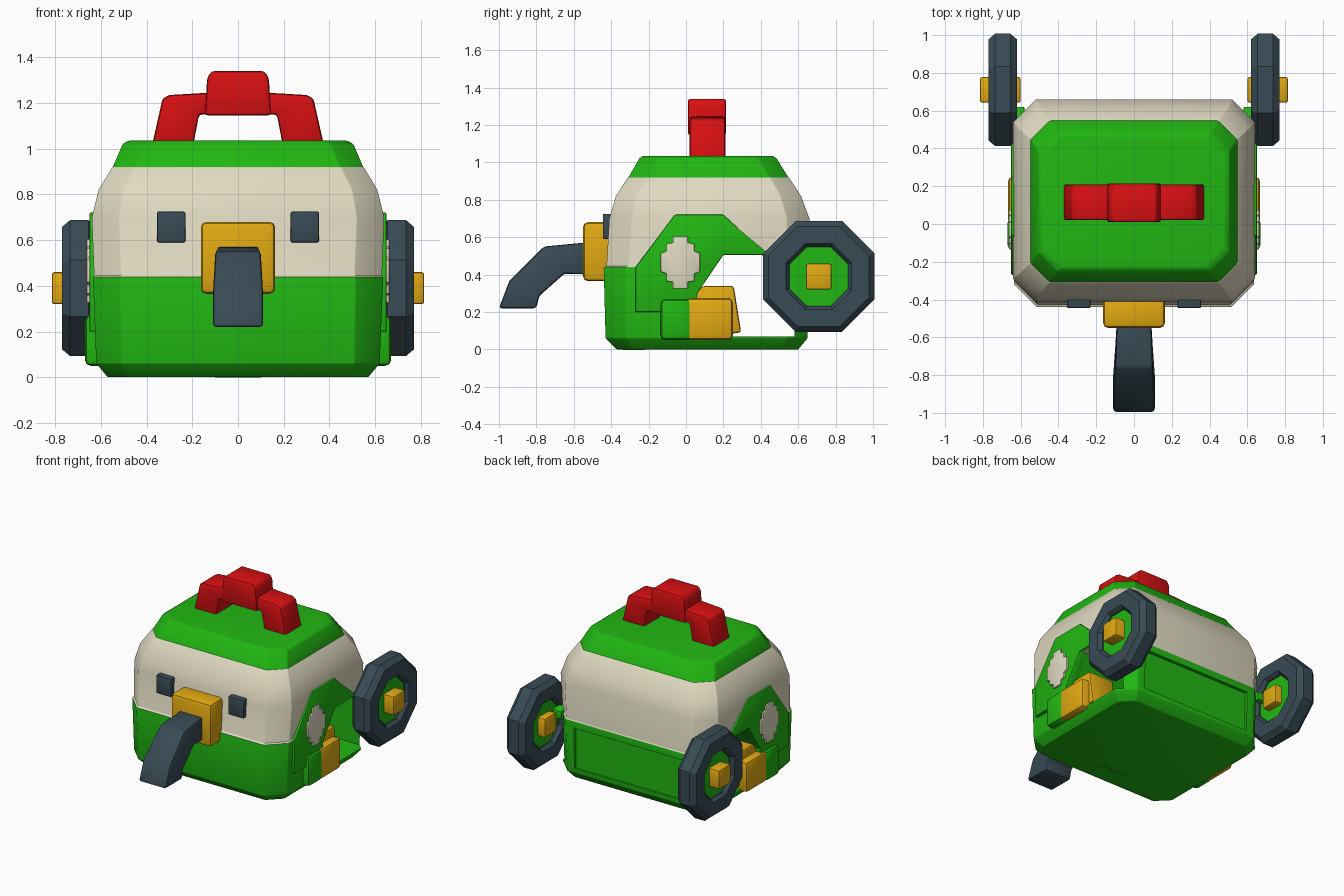
import bpy, bmesh, math
from mathutils import Matrix, Vector

old = bpy.data.objects.get("Cube")
if old:
    bpy.data.objects.remove(old, do_unlink=True)


def material(name, rgb):
    m = bpy.data.materials.new(name)
    m.use_nodes = True
    m.diffuse_color = (*rgb, 1)
    m.node_tree.nodes["Principled BSDF"].inputs["Base Color"].default_value = (*rgb, 1)
    return m


GREEN = material("bright green", (0.015, 0.47, 0.006))
CREAM = material("cream", (0.74, 0.70, 0.53))
DARK = material("slate grey", (0.04, 0.07, 0.09))
YELLOW = material("golden yellow", (0.76, 0.40, 0.006))
RED = material("red", (0.70, 0.005, 0.006))


def apply(ob, kind, **settings):
    mod = ob.modifiers.new(kind.title(), kind)
    for key, value in settings.items():
        setattr(mod, key, value)
    bpy.ops.object.select_all(action='DESELECT')
    bpy.context.view_layer.objects.active = ob
    ob.select_set(True)
    bpy.ops.object.modifier_apply(modifier=mod.name)


def smooth(ob):
    bpy.ops.object.select_all(action='DESELECT')
    bpy.context.view_layer.objects.active = ob
    ob.select_set(True)
    bpy.ops.object.shade_smooth_by_angle(angle=math.radians(28))


def loft(name, rings, mats, bevel=0.0, rule=None, closed=False, finish=True):
    """Skin a list of equal-length point rings; cap the ends or close the loop."""
    bm = bmesh.new()
    loops = [[bm.verts.new(p) for p in ring] for ring in rings]
    n = len(loops[0])
    pairs = list(zip(loops, loops[1:]))
    if closed:
        pairs.append((loops[-1], loops[0]))
    else:
        bm.faces.new(loops[0])
        bm.faces.new(loops[-1])
    for a, b in pairs:
        for i in range(n):
            j = (i + 1) % n
            bm.faces.new((a[i], a[j], b[j], b[i]))
    bmesh.ops.recalc_face_normals(bm, faces=bm.faces)
    for f in bm.faces:
        f.material_index = rule(f.calc_center_median()) if rule else 0
    mesh = bpy.data.meshes.new(name)
    bm.to_mesh(mesh)
    bm.free()
    ob = bpy.data.objects.new(name, mesh)
    bpy.context.collection.objects.link(ob)
    for m in mats:
        mesh.materials.append(m)
    if bevel:
        apply(ob, 'BEVEL', width=bevel, segments=2, limit_method='ANGLE',
              angle_limit=math.radians(25))
    if finish:
        smooth(ob)
    return ob


def side_prism(name, outline, x0, x1, mats, bevel=0.0, **kw):
    """Extrude a (y, z) outline between two x positions."""
    return loft(name, [[(x, y, z) for y, z in outline] for x in (x0, x1)], mats, bevel, **kw)


def box(name, lo, hi, mat, bevel=0.02, **kw):
    rect = [(lo[1], lo[2]), (hi[1], lo[2]), (hi[1], hi[2]), (lo[1], hi[2])]
    return side_prism(name, rect, lo[0], hi[0], [mat], bevel, **kw)


def octagon(z, hx, y0, y1, c):
    """Rectangle with cut corners."""
    return [(-hx + c, y0, z), (hx - c, y0, z), (hx, y0 + c, z), (hx, y1 - c, z),
            (hx - c, y1, z), (-hx + c, y1, z), (-hx, y1 - c, z), (-hx, y0 + c, z)]


def cut(ob, cutter):
    apply(ob, 'BOOLEAN', operation='DIFFERENCE', object=cutter, solver='EXACT')
    bpy.data.objects.remove(cutter, do_unlink=True)


# Body: green tub below, cream shell above
body = loft("body", [
    octagon(0.0, 0.57, -0.37, 0.60, 0.09),
    octagon(0.06, 0.62, -0.43, 0.65, 0.11),
    octagon(0.44, 0.635, -0.44, 0.66, 0.12),
    octagon(0.445, 0.63, -0.425, 0.655, 0.12),
    octagon(0.70, 0.64, -0.41, 0.66, 0.12),
    octagon(0.82, 0.61, -0.375, 0.615, 0.11),
    octagon(0.92, 0.55, -0.31, 0.55, 0.10)],
    [GREEN, CREAM], 0.012, rule=lambda c: int(c.z > 0.441), finish=False)

# Open bay running through the body between the wheels
bay = [(0.06, 0.07), (0.06, 0.30), (0.20, 0.505), (0.44, 0.505), (0.58, 0.40), (0.58, 0.07)]
cut(body, side_prism("bay_cutter", bay, -0.8, 0.8, [GREEN, CREAM],
                     rule=lambda c: int(c.z > 0.5), finish=False))
# Recessed rear panel
cut(body, box("panel_cutter", (-0.45, 0.635, 0.09), (0.45, 0.75, 0.39), GREEN, 0, finish=False))
smooth(body)

# Lid and small plate underneath
loft("lid", [octagon(0.90, 0.55, -0.31, 0.55, 0.10), octagon(0.915, 0.55, -0.31, 0.55, 0.10),
             octagon(1.02, 0.505, -0.25, 0.485, 0.10), octagon(1.035, 0.48, -0.23, 0.465, 0.10)],
     [GREEN], 0.008)
box("bottom_plate", (-0.1, -0.34, -0.002), (0.1, -0.22, 0.006), GREEN, 0)

# Handle: arched bar with a raised grip
arch = [(0.375, 1.02), (0.33, 1.22), (0.30, 1.235), (0.13, 1.245),
        (0.13, 1.15), (0.17, 1.15), (0.195, 1.02)]
for s, side in ((1, "left"), (-1, "right")):
    loft(side + "_handle_leg", [[(s * x, y, z) for x, z in arch] for y in (0.02, 0.21)],
         [RED], 0.014)
grip = [(-0.145, 1.145), (0.145, 1.145), (0.135, 1.31), (0.115, 1.34),
        (-0.115, 1.34), (-0.135, 1.31)]
loft("handle_grip", [[(x, y, z) for x, z in grip] for y in (0.01, 0.215)], [RED], 0.014)

# Nozzle mount and bent hose
box("nozzle_mount", (-0.163, -0.55, 0.365), (0.163, -0.38, 0.68), YELLOW, 0.025)
hose = [((-0.50, 0.575), (-0.50, 0.40), 0.09), ((-0.76, 0.55), (-0.65, 0.405), 0.10),
        ((-0.945, 0.365), (-0.785, 0.285), 0.11), ((-1.0, 0.22), (-0.80, 0.22), 0.11)]
loft("hose", [[(-w, *top), (w, *top), (w, *low), (-w, *low)] for top, low, w in hose],
     [DARK], 0.015)


def ring8(radius, x, cy, cz):
    return [(x, cy + radius * math.cos(math.radians(22.5 + 45 * i)),
             cz + radius * math.sin(math.radians(22.5 + 45 * i))) for i in range(8)]


panel = [(-0.27, 0.44), (-0.06, 0.72), (0.20, 0.72), (0.45, 0.49), (0.62, 0.46),
         (0.62, 0.40), (0.58, 0.40), (0.44, 0.505), (0.20, 0.505), (0.06, 0.30),
         (0.06, 0.20), (-0.27, 0.20)]
quarter = [(0.105, 0.05), (0.075, 0.06), (0.075, 0.10), (0.04, 0.105), (0.04, 0.14)]
badge = (quarter + [(-y, z) for y, z in reversed(quarter)]
         + [(-y, -z) for y, z in quarter] + [(y, -z) for y, z in reversed(quarter)])
tyre = [(0.29, 0.62), (0.322, 0.655), (0.322, 0.735), (0.29, 0.77),
        (0.19, 0.77), (0.17, 0.745), (0.17, 0.645), (0.19, 0.62)]
motor = [(0.10, 0.07), (0.295, 0.09), (0.255, 0.34), (0.09, 0.34), (0.05, 0.30)]
WY, WZ = 0.71, 0.39

# Parts repeated on both sides
for s, side in ((1, "left"), (-1, "right")):
    side_prism(side + "_side_panel", panel, s * 0.58, s * 0.65, [GREEN], 0.006)
    side_prism(side + "_badge", [(y - 0.03, z + 0.465) for y, z in badge],
               s * 0.63, s * 0.662, [CREAM], 0.005)
    box(side + "_vent_front", (s * 0.55, -0.135, 0.05), (s * 0.67, 0.03, 0.27), GREEN, 0.025)
    box(side + "_vent_rear", (s * 0.50, 0.0, 0.05), (s * 0.667, 0.25, 0.275), YELLOW, 0.025)
    side_prism(side + "_motor", motor, s * 0.40, s * 0.61, [YELLOW], 0.015)
    box(side + "_eye", (s * 0.23, -0.445, 0.59), (s * 0.355, -0.36, 0.725), DARK, 0.008)
    # Wheel: octagonal tyre, disc and square hub
    loft(side + "_tyre", [ring8(r, s * x, WY, WZ) for r, x in tyre], [DARK], closed=True)
    loft(side + "_wheel_disc", [ring8(0.175, s * x, WY, WZ) for x in (0.655, 0.735)], [GREEN])
    box(side + "_wheel_hub", (s * 0.60, WY - 0.068, WZ - 0.07),
        (s * 0.815, WY + 0.068, WZ + 0.07), YELLOW, 0.012)
